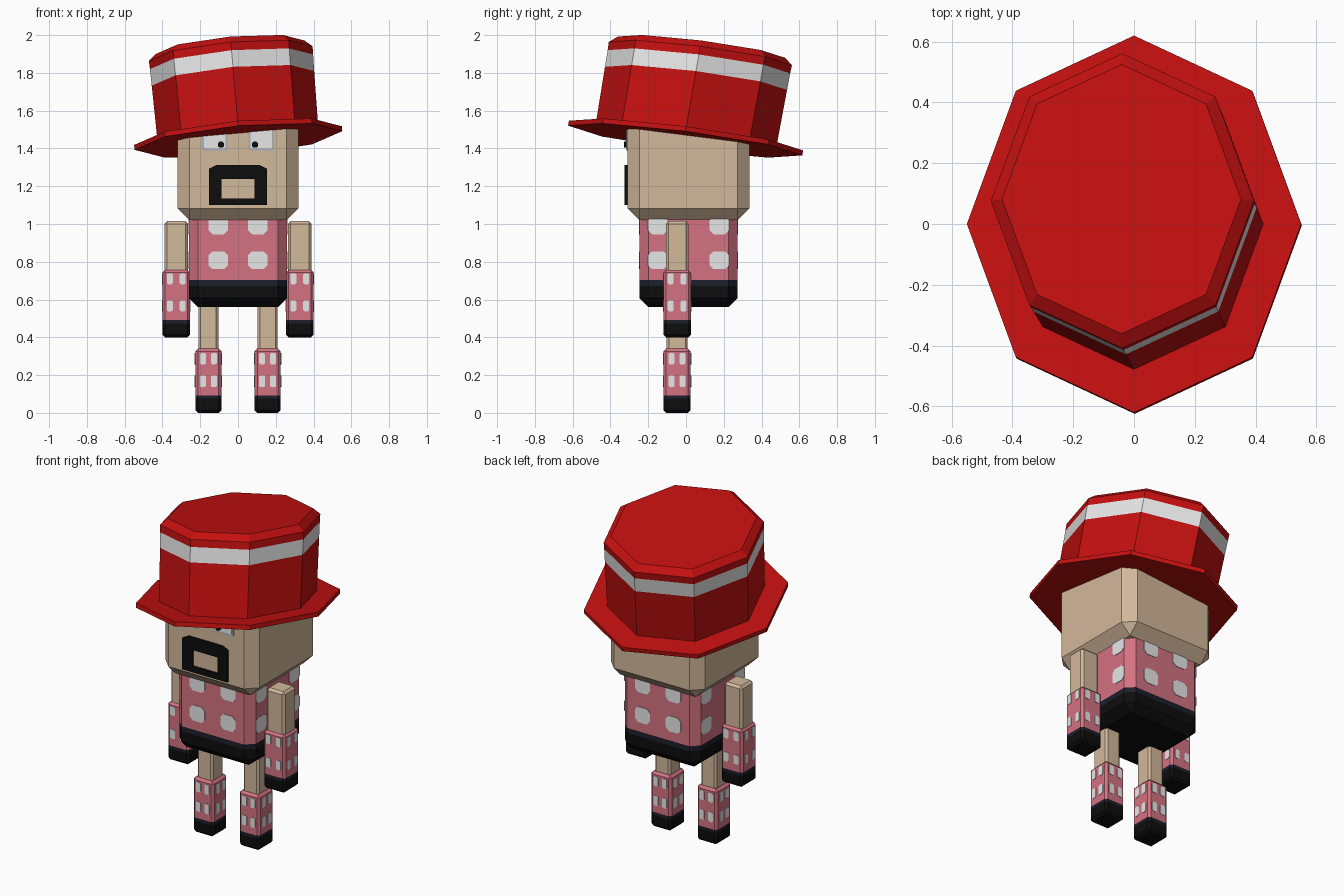
import bpy, bmesh, math
from mathutils import Vector, Matrix

if "Cube" in bpy.data.objects:
    bpy.data.objects.remove(bpy.data.objects["Cube"])


def material(name, rgb):
    m = bpy.data.materials.new(name)
    m.diffuse_color = (*rgb, 1)
    m.use_nodes = True
    m.node_tree.nodes["Principled BSDF"].inputs["Base Color"].default_value = m.diffuse_color
    return m


RED = material("red felt", (0.56, 0.005, 0.005))
WHITE = material("white", (0.8, 0.8, 0.8))
SKIN = material("skin", (0.65, 0.48, 0.33))
PINK = material("pink cloth", (0.66, 0.17, 0.22))
NAVY = material("dark navy", (0.012, 0.013, 0.024))
BLACK = material("black", (0.004, 0.004, 0.004))
GREY = material("blue grey", (0.42, 0.43, 0.5))


def finish(bm, name, mats):
    bmesh.ops.recalc_face_normals(bm, faces=bm.faces)
    me = bpy.data.meshes.new(name)
    bm.to_mesh(me)
    bm.free()
    for m in mats:
        me.materials.append(m)
    ob = bpy.data.objects.new(name, me)
    bpy.context.collection.objects.link(ob)
    return ob


def box(name, lo, hi, chamfer, mats, cuts=()):
    """Chamfered box; cuts are z heights where the next material starts."""
    lo, hi = Vector(lo), Vector(hi)
    bm = bmesh.new()
    bmesh.ops.create_cube(bm, size=1)
    bmesh.ops.scale(bm, vec=hi - lo, verts=bm.verts)
    bmesh.ops.translate(bm, vec=(lo + hi) / 2, verts=bm.verts)
    bmesh.ops.bevel(bm, geom=bm.edges[:], offset=chamfer, segments=1,
                    profile=0.5, affect='EDGES')
    for z in cuts:
        bmesh.ops.bisect_plane(bm, geom=bm.verts[:] + bm.edges[:] + bm.faces[:],
                               plane_co=(0, 0, z), plane_no=(0, 0, 1))
    for f in bm.faces:
        f.material_index = sum(f.calc_center_median().z > z for z in cuts)
    return finish(bm, name, mats)


def extrude_front(bm, faces, depth):
    out = bmesh.ops.extrude_face_region(bm, geom=faces)["geom"]
    verts = [v for v in out if isinstance(v, bmesh.types.BMVert)]
    bmesh.ops.translate(bm, vec=(0, -depth, 0), verts=verts)
    return verts


def plate(bm, u, z, w, h, corner, dist, depth, turn=Matrix()):
    """Thin plate with cut corners, facing -y before the turn."""
    a, b = w / 2, h / 2
    pts = []
    for sx, sz in ((1, 1), (-1, 1), (-1, -1), (1, -1)):
        pair = [(sx * a, sz * (b - corner)), (sx * (a - corner), sz * b)]
        pts += pair if sx * sz > 0 else pair[::-1]
    base = [bm.verts.new((u + x, -dist, z + y)) for x, y in pts]
    top = extrude_front(bm, [bm.faces.new(base)], depth)
    bmesh.ops.transform(bm, matrix=turn,
                        verts=[v for v in set(base + top) if v.is_valid])


def spots(name, centre, half, front_cols, side_cols, w, rows):
    """White spots on all four sides of a box."""
    bm = bmesh.new()
    for side in range(4):
        turn = Matrix.Translation((*centre, 0)) @ Matrix.Rotation(side * math.pi / 2, 4, 'Z')
        cols, dist = (side_cols, half[0]) if side % 2 else (front_cols, half[1])
        for u in (-cols, cols):
            for z, h in rows:
                plate(bm, u, z, w, h, w * 0.2, dist, 0.003, turn)
    finish(bm, name, [WHITE])


# Head and torso
box("head", (-0.32, -0.31, 1.02), (0.32, 0.335, 1.62), 0.063, [SKIN])
box("torso", (-0.26, -0.245, 0.56), (0.26, 0.272, 1.09), 0.047,
    [BLACK, NAVY, PINK], (0.672, 0.703))
spots("torso_spots", (0, 0.0135), (0.26, 0.2585), 0.105, 0.163, 0.102,
      [(0.808, 0.095), (0.993, 0.095)])

# Arms with sleeves, legs with boots
for s, side in ((-1, "left"), (1, "right")):
    ax, lx, cy = s * 0.327, s * 0.157, -0.047
    box(side + "_arm", (ax - 0.062, cy - 0.06, 0.6), (ax + 0.062, cy + 0.06, 1.015), 0.014, [SKIN])
    box(side + "_sleeve", (ax - 0.073, cy - 0.073, 0.4), (ax + 0.073, cy + 0.073, 0.757), 0.014,
        [BLACK, NAVY, PINK], (0.473, 0.492))
    spots(side + "_sleeve_spots", (ax, cy), (0.073, 0.073), 0.034, 0.034, 0.032,
          [(0.567, 0.058), (0.71, 0.058)])
    box(side + "_leg", (lx - 0.053, cy - 0.056, 0.2), (lx + 0.053, cy + 0.056, 0.6), 0.012, [SKIN])
    box(side + "_boot", (lx - 0.069, cy - 0.072, 0), (lx + 0.069, cy + 0.072, 0.34), 0.014,
        [BLACK, NAVY, PINK], (0.075, 0.093))
    spots(side + "_boot_spots", (lx, cy), (0.069, 0.072), 0.029, 0.029, 0.032,
          [(0.167, 0.062), (0.287, 0.06)])

    # Eye: frame, white and pupil
    for part, mat, u, z, w, c, d, t in (
            ("eye_frame", GREY, 0.123, 1.455, 0.134, 0.008, 0.31, 0.005),
            ("eye_white", WHITE, 0.123, 1.455, 0.112, 0.004, 0.315, 0.003),
            ("pupil", BLACK, 0.09, 1.42, 0.032, 0.009, 0.318, 0.009)):
        bm = bmesh.new()
        plate(bm, s * u, z, w, w, c, d, t)
        finish(bm, side + "_" + part, [mat])

# Moustache and beard ring
bm = bmesh.new()
outer = [(0.153, 1.10), (0.153, 1.293), (0.115, 1.312)]
inner = [(0.087, 1.135), (0.087, 1.237), (0.06, 1.237)]
loops = []
for half in (outer, inner):
    full = half + [(-x, z) for x, z in reversed(half)]
    loops.append([bm.verts.new((x, -0.309, z)) for x, z in full])
ring = [bm.faces.new((loops[0][i], loops[0][(i + 1) % 6], loops[1][(i + 1) % 6], loops[1][i]))
        for i in range(6)]
extrude_front(bm, ring, 0.016)
finish(bm, "beard_ring", [BLACK])


# Tilted octagonal hat
def hat_part(name, rings, mats, white_band=None):
    bm = bmesh.new()
    rows = []
    for rx, ry, h in rings:
        row = []
        for i in range(8):
            a, b = rx * math.cos(i * math.pi / 4), ry * math.sin(i * math.pi / 4)
            row.append(bm.verts.new((a - 0.088 * h, b + 0.175 * h,
                                     1.468 + 0.09 * a - 0.127 * b + h)))
        rows.append(row)
    for k in range(len(rows) - 1):
        for i in range(8):
            j = (i + 1) % 8
            f = bm.faces.new((rows[k][i], rows[k][j], rows[k + 1][j], rows[k + 1][i]))
            f.material_index = int(k == white_band)
    bm.faces.new(rows[0][::-1])
    bm.faces.new(rows[-1])
    finish(bm, name, mats)


hat_part("hat_brim", [(0.55, 0.62, -0.026), (0.55, 0.62, 0)], [RED])
hat_part("hat_crown", [(0.425, 0.478, -0.01), (0.43, 0.482, 0.303), (0.432, 0.483, 0.391),
                       (0.433, 0.485, 0.434), (0.393, 0.443, 0.468)], [RED, WHITE], 1)
